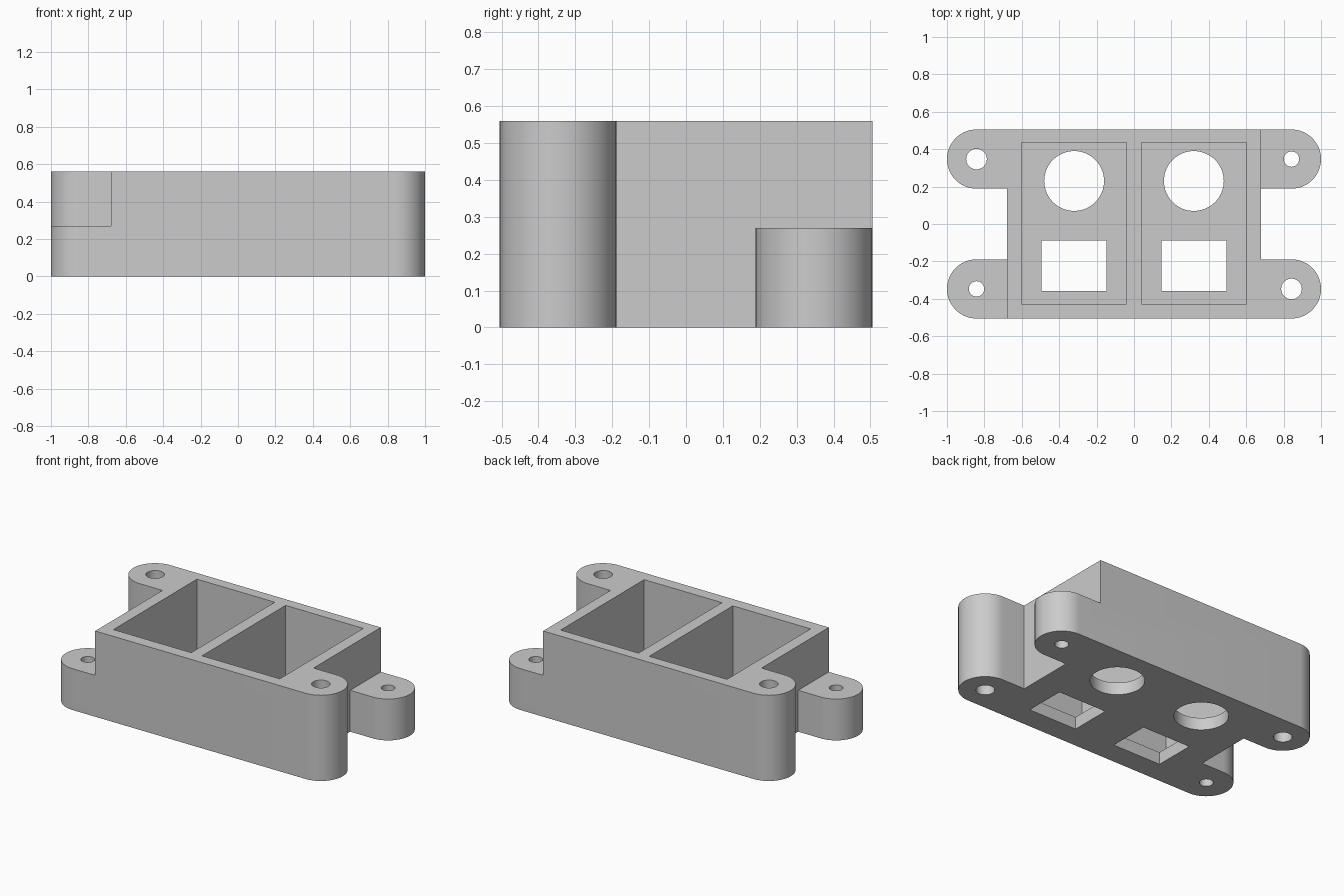
import bpy
import bmesh
from math import cos, sin, pi, radians

cube = bpy.data.objects.get("Cube")
if cube:
    bpy.data.objects.remove(cube, do_unlink=True)

HEIGHT, LOW, FLOOR = 0.56, 0.27, 0.08      # full height, low lug height, floor thickness
SIDE, LUG_X, LUG_Y, LUG_R = 0.678, 0.842, 0.347, 0.158

plastic = bpy.data.materials.new("grey_plastic")
plastic.use_nodes = True
colour = (0.6, 0.6, 0.6, 1)
plastic.diffuse_color = colour
plastic.node_tree.nodes["Principled BSDF"].inputs["Base Color"].default_value = colour


def prism(name, outline, z0, z1):
    """Extrude a counter-clockwise outline from z0 to z1."""
    bm = bmesh.new()
    face = bm.faces.new([bm.verts.new((x, y, z0)) for x, y in outline])
    top = bmesh.ops.extrude_face_region(bm, geom=[face])["geom"]
    bmesh.ops.translate(bm, vec=(0, 0, z1 - z0),
                        verts=[v for v in top if isinstance(v, bmesh.types.BMVert)])
    bmesh.ops.recalc_face_normals(bm, faces=bm.faces)
    mesh = bpy.data.meshes.new(name)
    bm.to_mesh(mesh)
    bm.free()
    mesh.materials.append(plastic)
    obj = bpy.data.objects.new(name, mesh)
    bpy.context.collection.objects.link(obj)
    return obj


def arc(cx, cy, r, start, end, n):
    angles = [radians(start + (end - start) * i / n) for i in range(n + 1)]
    return [(cx + r * cos(a), cy + r * sin(a)) for a in angles]


def rect(x0, x1, y0, y1):
    return [(x0, y0), (x1, y0), (x1, y1), (x0, y1)]


def circle(cx, cy, r):
    return arc(cx, cy, r, 0, 360, 64)[:-1]


# Body outline with four rounded lugs
inner = LUG_Y - LUG_R
right = (arc(LUG_X, -LUG_Y, LUG_R, -90, 90, 32) + [(SIDE, -inner), (SIDE, inner)]
         + arc(LUG_X, LUG_Y, LUG_R, -90, 90, 32))
left = [(-x, -y) for x, y in right]
housing = prism("housing", right + left, 0, HEIGHT)

cutters = []


def cut(name, outline, z0, z1):
    cutter = prism(name, outline, z0, z1)
    cutter.hide_render = True
    cutters.append(cutter)
    mod = housing.modifiers.new(name, "BOOLEAN")
    mod.operation = "DIFFERENCE"
    mod.solver = "EXACT"
    mod.object = cutter


# Two diagonal lugs are lowered, the other two keep full height
cut("low_lug_back", rect(SIDE, 1.2, 0.1, 0.7), LOW, 1)
cut("low_lug_front", rect(-1.2, -SIDE, -0.7, -0.1), LOW, 1)

# Twin pockets, each with a round and a rectangular opening in the floor
for s in (-1, 1):
    mid = s * 0.32
    cut("pocket", rect(mid - 0.281, mid + 0.281, -0.427, 0.435), FLOOR, 1)
    cut("round_opening", circle(mid, 0.23, 0.16), -0.1, FLOOR + 0.1)
    cut("window", rect(mid - 0.174, mid + 0.174, -0.357, -0.088), -0.1, FLOOR + 0.1)
    # Screw holes: wider in tall lugs, narrower in low ones
    cut("wide_screw_hole", circle(s * LUG_X, -s * LUG_Y, 0.055), -0.1, 1)
    cut("narrow_screw_hole", circle(s * LUG_X, s * LUG_Y, 0.041), -0.1, 1)

# Apply the cuts and discard the cutters
graph = bpy.context.evaluated_depsgraph_get()
result = bpy.data.meshes.new_from_object(housing.evaluated_get(graph))
housing.modifiers.clear()
housing.data = result
result.name = "housing"
for cutter in cutters:
    bpy.data.objects.remove(cutter, do_unlink=True)

# Smooth curved walls, crisp edges
bpy.ops.object.select_all(action="DESELECT")
housing.select_set(True)
bpy.context.view_layer.objects.active = housing
bpy.ops.object.shade_smooth_by_angle(angle=radians(30))
